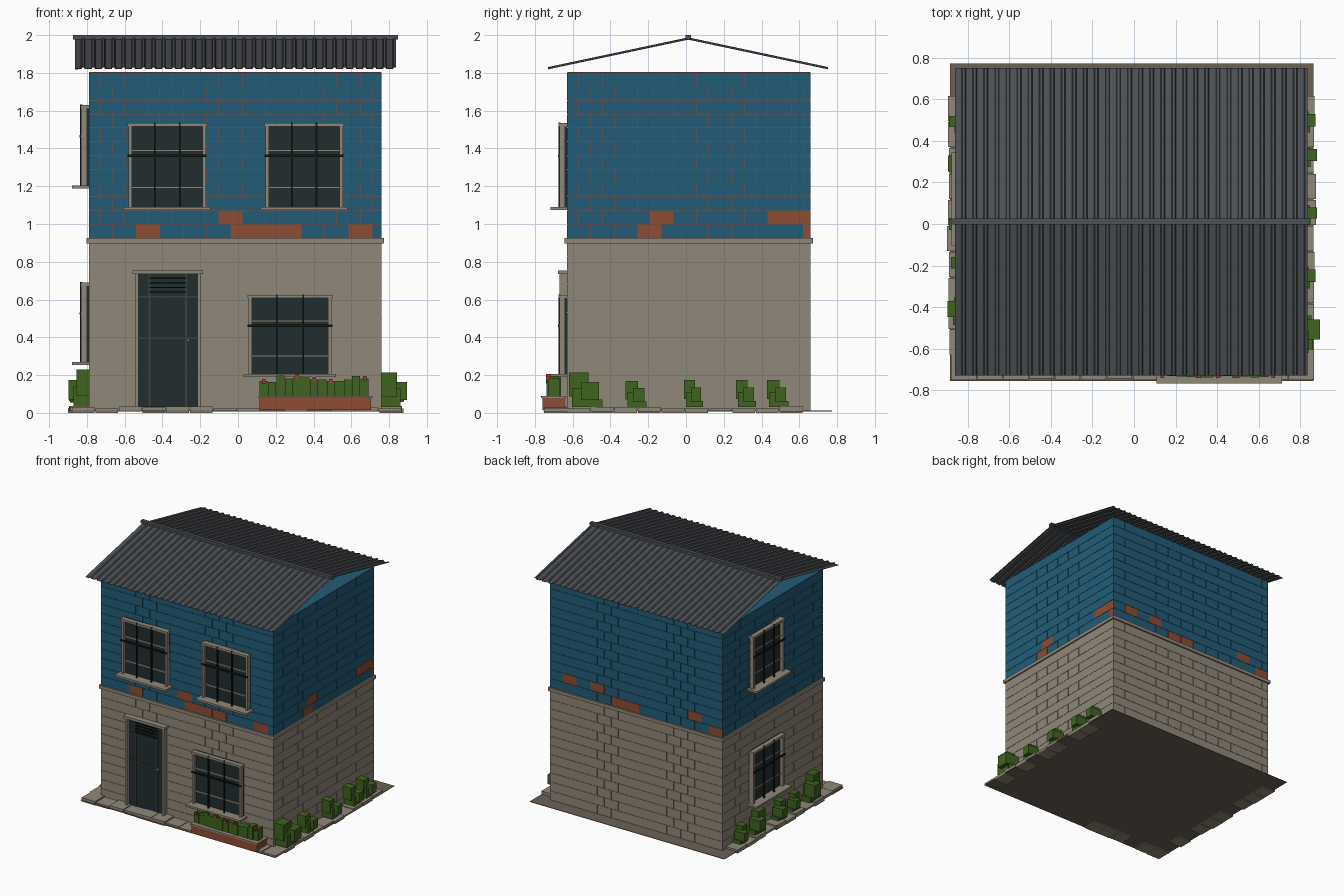
import bpy, bmesh, random
from mathutils import Matrix

random.seed(4)
cube = bpy.data.objects.get("Cube")
if cube:
    bpy.data.objects.remove(cube)


def material(name, *rgb):
    m = bpy.data.materials.new(name)
    m.use_nodes = True
    m.diffuse_color = (*rgb, 1)
    m.node_tree.nodes["Principled BSDF"].inputs["Base Color"].default_value = (*rgb, 1)
    return m


CONCRETE = material("concrete", .28, .245, .19)
BLUE = material("blue paint", .016, .108, .185)
BRICK = material("red brick", .27, .073, .033)
GLASS = material("dark glass", .016, .027, .028)
IRON = material("black iron", .006, .009, .009)
ROOF = material("grey roof sheet", .075, .082, .092)
LEAF = material("leaf green", .05, .125, .014)
SOIL = material("brown ground", .15, .12, .09)
FLOWER = material("flower red", .4, .04, .03)
DOOR = material("door trim", .04, .055, .055)


def finish(name, bm, *mats):
    bmesh.ops.recalc_face_normals(bm, faces=bm.faces)
    mesh = bpy.data.meshes.new(name)
    bm.to_mesh(mesh)
    bm.free()
    for m in mats:
        mesh.materials.append(m)
    ob = bpy.data.objects.new(name, mesh)
    bpy.context.collection.objects.link(ob)
    return ob


def add_box(bm, b, place=Matrix(), slot=0):
    """Box from (x0, x1, y0, y1, z0, z1), placed by a matrix."""
    lo, hi = b[::2], b[1::2]
    mid = Matrix.Translation([(p + q) / 2 for p, q in zip(lo, hi)])
    size = Matrix.Diagonal([q - p for p, q in zip(lo, hi)] + [1])
    out = bmesh.ops.create_cube(bm, size=1, matrix=place @ mid @ size)
    for f in {f for v in out["verts"] for f in v.link_faces}:
        f.material_index = slot


def boxes(name, mat, items, place=Matrix()):
    bm = bmesh.new()
    for b in items:
        add_box(bm, b, place)
    return finish(name, bm, mat)


# Wall frames: local x runs along the wall, y points outward, z is up
X0, X1, Y0, Y1 = -.79, .76, -.63, .66
BASE, SPLIT, TOP = .01, .915, 1.805


def frame(along, out, x, y):
    return Matrix(((along[0], out[0], 0, x), (along[1], out[1], 0, y), (0, 0, 1, 0), (0, 0, 0, 1)))


FRONT = frame((1, 0), (0, -1), X0, Y0)
BACK = frame((1, 0), (0, 1), X0, Y1)
RIGHT = frame((0, 1), (-1, 0), X0, Y0)
LEFT = frame((0, 1), (1, 0), X1, Y0)

# Wall cores show through the joints
T, JOINT, LONG = .004, .001, .125
boxes("lower_wall_core", CONCRETE, [(X0 + T, X1 - T, Y0 + T, Y1 - T, BASE, SPLIT)])
boxes("upper_wall_core", BRICK, [(X0 + T, X1 - T, Y0 + T, Y1 - T, SPLIT, TOP - T)])
boxes("wall_top", BLUE, [(X0, X1, Y0, Y1, TOP - T, TOP)])


def brickwork(name, place, width, z0, z1, paint, bare=()):
    bm = bmesh.new()
    rows = 12
    step = (z1 - z0) / rows
    for r in range(rows):
        z = z0 + r * step
        start = -LONG / 2 if r % 2 else 0
        k = 0
        while start + k * LONG < width - JOINT * 3:
            a = max(0, start + k * LONG)
            b = min(width, start + (k + 1) * LONG)
            add_box(bm, (a + JOINT, b - JOINT, -T, 0, z + JOINT, z + step - JOINT),
                    place, int((r, k) in bare))
            k += 1
    finish(name, bm, paint, BRICK)


# Bare bricks are given as (row, position)
WALLS = {
    "front": (FRONT, X1 - X0, {(0, 2), (0, 6), (0, 7), (0, 8), (0, 11), (1, 6)}),
    "back": (BACK, X1 - X0, {(0, 0), (0, 6), (0, 7), (1, 2), (1, 9), (1, 11)}),
    "left": (LEFT, Y1 - Y0, {(0, 3), (0, 10), (1, 4), (1, 9), (1, 10)}),
    "right": (RIGHT, Y1 - Y0, set()),
}
for side, (place, width, bare) in WALLS.items():
    brickwork(side + "_lower_blocks", place, width, BASE, .9, CONCRETE)
    brickwork(side + "_upper_bricks", place, width, .925, TOP - T, BLUE, bare)
E = .012
boxes("floor_band", CONCRETE, [(X0 - E, X1 + E, Y0 - E, Y1 + E, .898, .925)])


def window(name, place, u, z, w, h):
    """Framed window with sill, glazing bars and iron grille; u, z is its lower corner."""
    F, D = .018, .04
    boxes(name + "_glass", GLASS, [(u, u + w, 0, .012, z, z + h)], place)
    parts = [(u, u + F, 0, D, z, z + h), (u + w - F, u + w, 0, D, z, z + h),
             (u - .005, u + w + .005, 0, D + .005, z + h - F, z + h),
             (u - .025, u + w + .025, 0, .088, z - .016, z)]
    for t in (.23, .67):
        parts.append((u, u + w, 0, .02, z + h * t - .005, z + h * t + .005))
    boxes(name + "_frame", CONCRETE, parts, place)
    bars = [(u - .004, u + w + .004, D, D + .008, z + h * .61 - .006, z + h * .61 + .006)]
    for t in (.34, .66):
        bars.append((u + w * t - .004, u + w * t + .004, D - .006, D + .006, z - .003, z + h + .003))
    boxes(name + "_grille", IRON, bars, place)


window("upper_right_window", FRONT, .21, 1.09, .41, .445)
window("upper_left_window", FRONT, .935, 1.09, .41, .445)
window("lower_front_window", FRONT, .845, .205, .44, .42)
window("upper_side_window", RIGHT, .55, 1.205, .4, .425)
window("lower_side_window", RIGHT, .55, .27, .4, .42)

# Door with louvred transom
D0, D1, DH = .262, .575, .735
boxes("door_panel", GLASS, [(D0, D1, 0, .012, .03, DH)], FRONT)
boxes("door_frame", CONCRETE, [(D0 - .018, D0, 0, .04, .03, DH), (D1, D1 + .018, 0, .04, .03, DH),
                               (D0 - .03, D1 + .03, 0, .048, DH, DH + .02)], FRONT)
rails = [(x, x + .01, .012, .018, .03, DH) for x in (D0 + .055, D1 - .065)]
rails += [(D0, D1, .012, .018, z, z + .008) for z in (.39, .61)]
boxes("door_rails", DOOR, rails, FRONT)
boxes("door_louvres", IRON, [(D0 + .06, D1 - .06, .012, .026, .635 + i * .025, .642 + i * .025)
                             for i in range(4)], FRONT)
boxes("door_knob", CONCRETE, [(D1 - .055, D1 - .042, .012, .045, .378, .392)], FRONT)

# Corrugated roof sheets
RX, RIDGE, PITCH, RIBS = -.862, .012, .0532, 32
bm = bmesh.new()
for eave in (-.73, .752):
    last = None
    for i in range(RIBS):
        for dx, lift in ((0, 0), (.032, 0), (.036, .009), (.049, .009)):
            x = RX + i * PITCH + dx
            pair = [bm.verts.new((x, y, z + lift)) for y, z in ((RIDGE, 1.979), (eave, 1.822))]
            if last:
                bm.faces.new((last[0], last[1], pair[1], pair[0]))
            last = pair
roof = finish("roof_sheets", bm, ROOF)
solid = roof.modifiers.new("thickness", "SOLIDIFY")
solid.thickness = .003
boxes("ridge_cap", ROOF, [(-.873, .848, RIDGE - .014, RIDGE + .014, 1.976, 2)])

# Ground and paving stones
boxes("ground", SOIL, [(-.885, .865, -.755, .772, .008, .012)])
stones = []


def wobble(v):
    return v + random.uniform(-.007, .007)


for i in range(14):
    a = -.88 + i * LONG
    stones.append((a, a + LONG - .004, wobble(-.748), Y0 + .01, random.choice((0, .01)), wobble(.029)))
for i in range(10):
    a = Y0 + i * LONG
    for x0, x1 in ((X1 - .01, wobble(.87)), (wobble(-.893), X0 + .01)):
        stones.append((x0, x1, a, a + LONG - .004, random.choice((0, .01)), wobble(.029)))
boxes("paving_stones", CONCRETE, stones)

# Planter with clipped plants and flowers
boxes("planter_box", BRICK, [(.115, .705, -.76, -.642, .015, .08)])
boxes("planter_rim", CONCRETE, [(.108, .712, -.768, -.635, .078, .09)])
plants, blooms = [], []
for i in range(13):
    a, h = .115 + i * .0445, .18 + .02 * random.uniform(-1, 1)
    plants.append((a, a + .042, wobble(-.735), wobble(-.67), .09, h))
    if i % 4 == 0 or i == 6:
        blooms.append((a + .012, a + .03, -.742, -.715, h - .012, h + .012))
boxes("planter_plants", LEAF, plants)
boxes("planter_flowers", FLOWER, blooms)


def bush(name, place, u, w, h, d):
    """Shrub of stacked blocks against a wall."""
    z = .03
    boxes(name, LEAF, [
        (u + w * .1, u + w * .9, 0, d * .75, z, z + h * .55),
        (u, u + w * .65, 0, d * .6, z + h * .3, z + h),
        (u + w * .4, u + w, d * .1, d, z + h * .2, z + h * .72),
        (u + w * .7, u + w * 1.12, 0, d * .7, z, z + h * .22)], place)


for i, (y, w, h, d) in enumerate(((.01, .16, .185, .135), (.31, .1, .14, .115), (.62, .09, .145, .12),
                                  (.895, .095, .145, .12), (1.06, .1, .145, .115))):
    bush(f"left_bush_{i}", LEFT, y, w, h, d)
for i, (y, w, h, d) in enumerate(((.13, .13, .2, .108), (.38, .09, .13, .09), (.56, .1, .14, .1),
                                  (.83, .13, .17, .105), (1.06, .09, .13, .1))):
    bush(f"right_bush_{i}", RIGHT, y, w, h, d)
